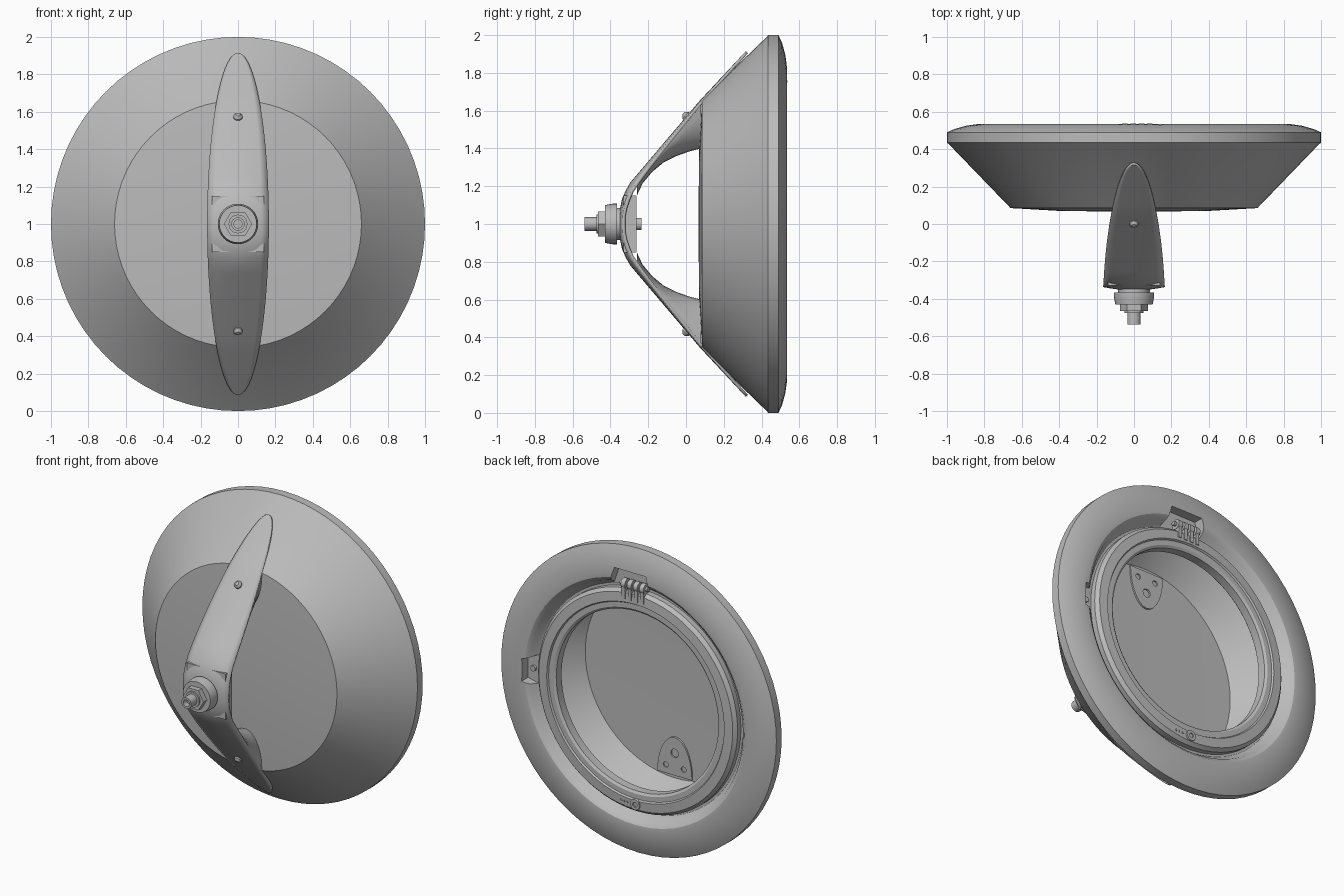
import bpy, bmesh, math
from mathutils import Matrix, Vector

old = bpy.data.objects.get("Cube")
if old:
    bpy.data.objects.remove(old, do_unlink=True)

grey = bpy.data.materials.new("satin grey")
grey.use_nodes = True
COLOUR = (0.5, 0.5, 0.5, 1)
grey.diffuse_color = COLOUR
grey.node_tree.nodes["Principled BSDF"].inputs["Base Color"].default_value = COLOUR

CZ = 1.0             # height of the dish axis
HALF_W, HALF_H = 0.165, 0.915   # handle strip ellipse


def finish(name, bm, angle=30):
    bmesh.ops.remove_doubles(bm, verts=bm.verts, dist=0.0004)
    bmesh.ops.recalc_face_normals(bm, faces=bm.faces)
    mesh = bpy.data.meshes.new(name)
    bm.to_mesh(mesh)
    bm.free()
    ob = bpy.data.objects.new(name, mesh)
    bpy.context.collection.objects.link(ob)
    mesh.materials.append(grey)
    smooth(ob, angle)
    return ob


def smooth(ob, angle=30):
    bpy.ops.object.select_all(action='DESELECT')
    ob.select_set(True)
    bpy.context.view_layer.objects.active = ob
    bpy.ops.object.shade_smooth_by_angle(angle=math.radians(angle))


def turned(name, profile, steps=24, x=0, z=CZ, axis='Y', spin=0):
    """Turn (radius, along) points around an axis."""
    bm = bmesh.new()
    vs = [bm.verts.new((r, a, 0)) for r, a in profile]
    es = [bm.edges.new(p) for p in zip(vs, vs[1:])]
    bmesh.ops.spin(bm, geom=vs + es, cent=(0, 0, 0), axis=(0, 1, 0),
                   angle=2 * math.pi, steps=steps, use_merge=True)
    bmesh.ops.rotate(bm, verts=bm.verts, cent=(0, 0, 0), matrix=Matrix.Rotation(spin, 3, 'Y'))
    if axis == 'X':
        bmesh.ops.rotate(bm, verts=bm.verts, cent=(0, 0, 0), matrix=Matrix.Rotation(math.pi / 2, 3, 'Z'))
    bmesh.ops.translate(bm, verts=bm.verts, vec=(x, 0, z))
    return finish(name, bm)


def loft(name, rings):
    """Skin a row of closed rings and cap both ends."""
    bm = bmesh.new()
    rows = [[bm.verts.new(p) for p in ring] for ring in rings]
    n = len(rows[0])
    for a, b in zip(rows, rows[1:]):
        for i in range(n):
            j = (i + 1) % n
            bm.faces.new((a[i], a[j], b[j], b[i]))
    bm.faces.new(rows[0])
    bm.faces.new(rows[-1])
    return finish(name, bm)


def prism(name, outline, y0, y1):
    return loft(name, [[(x, y, CZ + z) for x, z in outline] for y in (y0, y1)])


def cut(target, cutter):
    mod = target.modifiers.new("cut", 'BOOLEAN')
    mod.operation, mod.solver, mod.object = 'DIFFERENCE', 'EXACT', cutter
    bpy.context.view_layer.objects.active = target
    bpy.ops.object.modifier_apply(modifier=mod.name)
    bpy.data.objects.remove(cutter, do_unlink=True)


# Dish shell: domed front, cone, rim, rounded back, groove and cavity
shell = turned("dish_shell", [
    (0, .065), (.4, .07), (.66, .085), (.99, .427), (1, .435), (1, .49),
    (.96, .508), (.9, .525), (.83, .535), (.8, .533), (.775, .515), (.755, .475),
    (.74, .465), (.6, .465), (.6, .44), (.95, .43), (.655, .11), (0, .1)], 72)
cut(shell, prism("hinge_cutter", [(-.12, .7), (.2, .7), (.15, .85), (-.08, .85)], .468, .7))
cut(shell, prism("latch_cutter", [(.72, -.1), (.82, -.075), (.82, .075), (.72, .1)], .468, .7))
smooth(shell)

# Raised hatch frame around the opening
turned("hatch_frame", [
    (.725, .46), (.725, .5), (.705, .522), (.645, .526), (.638, .515),
    (.605, .515), (.59, .505), (.59, .45), (.61, .44)], 72)


# Handle strip: an elliptical slice of the nose cone
def cone_y(rho):
    pts = [(0, -.355), (.08, -.35), (.15, -.335), (.22, -.295), (.65, .07), (.94, .34)]
    for (r0, y0), (r1, y1) in zip(pts, pts[1:]):
        if rho <= r1:
            return y0 + (y1 - y0) * (rho - r0) / (r1 - r0)
    return pts[-1][1]


def half_width(z):
    return HALF_W * math.sqrt(max(0, 1 - (z / HALF_H) ** 2))


bm = bmesh.new()
ROWS, COLS = 64, 8
grid = []
for i in range(ROWS + 1):
    z = -HALF_H * math.cos(math.pi * i / ROWS)
    row = []
    for j in range(COLS + 1):
        x = half_width(z) * (2 * j / COLS - 1)
        row.append(bm.verts.new((x, cone_y(math.hypot(.85 * x, z)), CZ + z)))
    grid.append(row)
for a, b in zip(grid, grid[1:]):
    for j in range(COLS):
        bm.faces.new((a[j], a[j + 1], b[j + 1], b[j]))
strip = finish("handle_strip", bm)
# make the strip face forward, then thicken it inwards
if sum(p.normal.y * p.area for p in strip.data.polygons) > 0:
    strip.data.flip_normals()
solid = strip.modifiers.new("thickness", 'SOLIDIFY')
solid.thickness, solid.offset = .016, -1

# Legs with a rounded inner side, and their mounting plates in the cavity
STATIONS = [(.08, .63, .40), (.02, .56, .385), (-.05, .475, .36), (-.12, .395, .325),
            (-.18, .32, .275), (-.23, .255, .215), (-.26, .21, .15)]


def u_section(y, outer, inner, side, scale=1.0):
    w = half_width(outer) * .98 * scale
    arc = [math.pi * k / 14 for k in range(15)]
    return [(w * math.cos(a), y, CZ + side * (outer - (outer - inner) * math.sin(a))) for a in arc]


for side, label in ((1, "upper"), (-1, "lower")):
    loft(label + "_leg", [u_section(y, o, i, side) for y, o, i in STATIONS])
    plate = loft(label + "_mount_plate",
                 [u_section(y, .635, .385, side, 1.08) for y in (.09, .118)])
    for x, z, r in ((-.065, .58, .018), (.065, .58, .018), (0, .49, .028)):
        hole = turned("hole", [(0, .108), (r, .108), (r, .2), (0, .2)], 16, x, CZ + side * z)
        cut(plate, hole)
    smooth(plate)
    # Domed screw set in the strip
    screw = turned(label + "_screw", [(0, -.025), (.012, -.022), (.024, -.008), (.026, .02), (0, .02)],
                   16, 0, 0)
    screw.rotation_euler.x = -side * math.radians(45)
    screw.location = (0, cone_y(.57) + .002, CZ + side * .57)

# Nose block inside the handle, and the stepped connector
prism("nose_block", [(x, z) for x, z in ((-.14, -.15), (.14, -.15), (.14, .15), (-.14, .15))], -.33, -.262)
turned("connector_flange", [(0, -.3), (.085, -.3), (.085, -.365), (.108, -.365), (.108, -.385),
                            (.1, -.43), (0, -.43)], 32)
turned("connector_nut", [(0, -.42), (.075, -.42), (.075, -.465), (0, -.465)], 6)
turned("connector_collar", [(0, -.46), (.05, -.46), (.05, -.475), (0, -.475)], 24)
turned("connector_pin", [(0, -.45), (.036, -.45), (.036, -.537), (.022, -.537), (.022, -.5), (0, -.5)], 24)
turned("connector_tail", [(0, -.3), (.033, -.3), (.033, -.235), (0, -.235)], 16)

# Hinge at the top of the hatch
for k in range(4):
    x = -.05 + k * .045
    ring = turned("hinge_knuckle", [(0, -.015), (.032, -.015), (.032, .015), (0, .015)], 16, x, CZ + .755, 'X')
    ring.location.y = .505
    prism("hinge_lug", [(x - .012, .66), (x + .012, .66), (x + .012, .75), (x - .012, .75)], .47, .53)
pin = turned("hinge_pin", [(0, -.1), (.014, -.1), (.014, .1), (0, .1)], 12, .02, CZ + .755, 'X')
pin.location.y = .505

# Lock at the bottom and small latch bolt at the side
turned("lock_barrel", [(0, .515), (.016, .515), (.016, .532), (.034, .532), (.036, .51), (0, .51)], 20, 0, CZ - .67)
for k in range(3):
    turned("lock_mark", [(0, .529), (.007, .529), (.007, .515), (0, .515)], 8, .06 + .025 * k, CZ - .67)
turned("latch_bolt", [(0, .485), (.018, .485), (.018, .46), (0, .46)], 12, .775, CZ)
